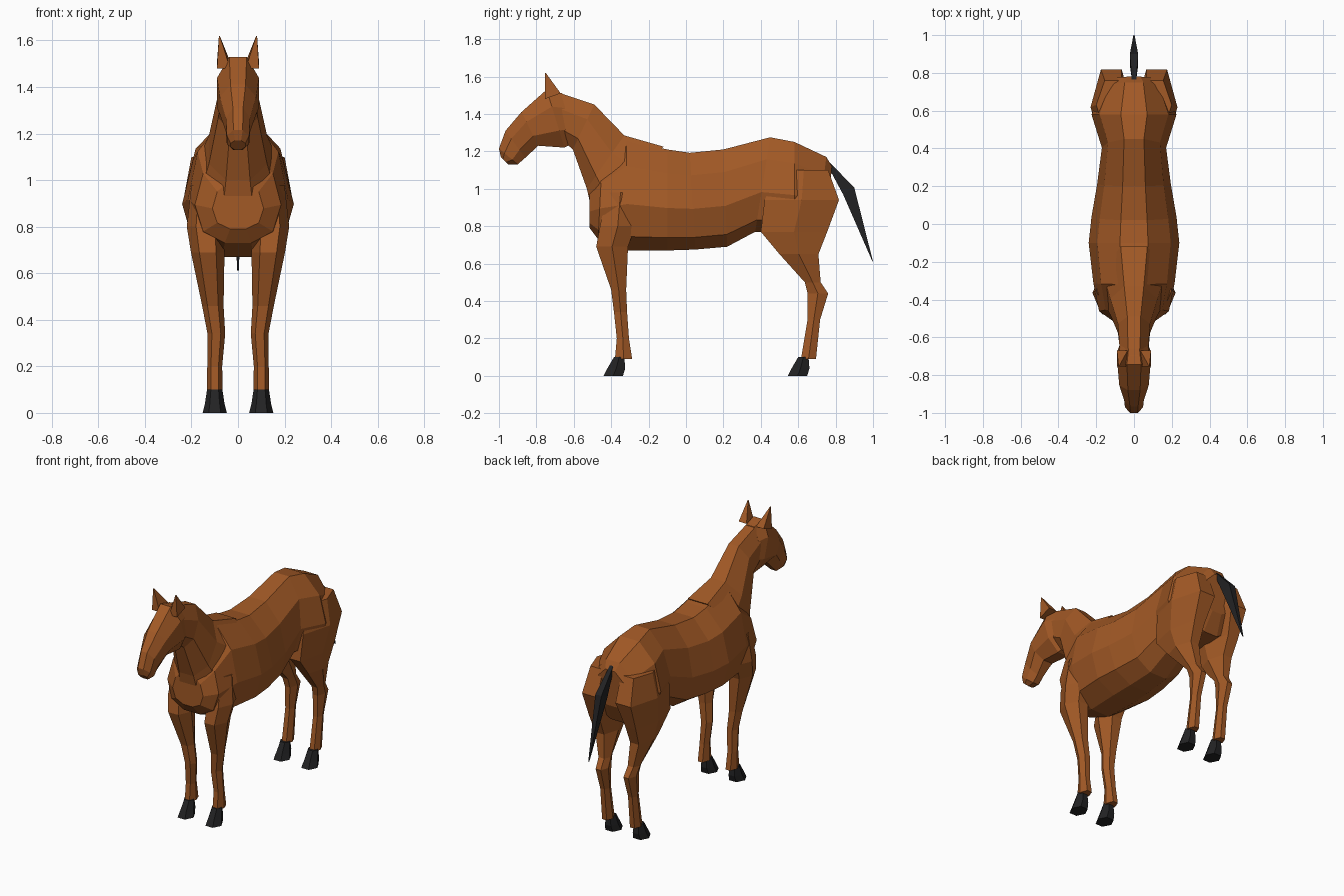
import bpy, bmesh, math


def material(name, rgb):
    m = bpy.data.materials.new(name)
    m.diffuse_color = (*rgb, 1)
    return m


BROWN = material("chestnut_brown", (0.36, 0.10, 0.019))
BLACK = material("hoof_black", (0.016, 0.016, 0.017))


def loft(name, rings, mat, n=8, bias=1.0, side=1):
    """Skin rings given as (y, z of top/front), (y, z of bottom/back), x centre, half width."""
    bm = bmesh.new()
    angles = [(i + 0.5) * 2 * math.pi / n for i in range(n)]
    cmax = max(math.cos(a) for a in angles)
    smax = max(math.sin(a) for a in angles)
    loops = []
    for (ay, az), (by, bz), xc, w in rings:
        loop = []
        for a in angles:
            t = min(1, max(0, (math.cos(a) / cmax + 1) / 2)) ** bias
            x = xc + w * math.sin(a) / smax
            loop.append(bm.verts.new((side * x, by + (ay - by) * t, bz + (az - bz) * t)))
        loops.append(loop)
    for p, q in zip(loops, loops[1:]):
        for i in range(n):
            j = (i + 1) % n
            bm.faces.new((p[i], p[j], q[j], q[i]))
    bm.faces.new(loops[0])
    bm.faces.new(loops[-1])
    bmesh.ops.recalc_face_normals(bm, faces=bm.faces[:])
    me = bpy.data.meshes.new(name)
    bm.to_mesh(me)
    bm.free()
    me.materials.append(mat)
    ob = bpy.data.objects.new(name, me)
    bpy.context.collection.objects.link(ob)
    return ob


def level(z, front, back, xc, w):
    """Horizontal leg ring."""
    return (front, z), (back, z), xc, w


# Barrel, chest and rump
loft("body", [
    ((-0.515, 1.00), (-0.515, 0.79), 0, 0.11),
    ((-0.45, 1.12), (-0.47, 0.73), 0, 0.185),
    ((-0.32, 1.26), (-0.31, 0.67), 0, 0.215),
    ((-0.10, 1.21), (-0.10, 0.67), 0, 0.24),
    ((0.02, 1.192), (0.05, 0.675), 0, 0.225),
    ((0.20, 1.21), (0.22, 0.69), 0, 0.195),
    ((0.45, 1.275), (0.37, 0.77), 0, 0.17),
    ((0.58, 1.25), (0.58, 0.76), 0, 0.225),
    ((0.75, 1.17), (0.70, 0.76), 0, 0.16),
    ((0.78, 1.12), (0.76, 0.88), 0, 0.11),
], BROWN, 10, 1.25)

# Neck
loft("neck", [
    ((-0.70, 1.52), (-0.65, 1.25), 0, 0.075),
    ((-0.49, 1.45), (-0.605, 1.21), 0, 0.085),
    ((-0.33, 1.285), (-0.53, 1.00), 0, 0.125),
    ((-0.12, 1.225), (-0.49, 0.82), 0, 0.17),
], BROWN, 8, 1.15)

# Head, tapering from poll to muzzle
loft("head", [
    ((-0.66, 1.51), (-0.61, 1.24), 0, 0.07),
    ((-0.745, 1.53), (-0.65, 1.22), 0, 0.09),
    ((-0.88, 1.41), (-0.79, 1.23), 0, 0.078),
    ((-0.965, 1.31), (-0.86, 1.165), 0, 0.052),
    ((-1.00, 1.215), (-0.90, 1.13), 0, 0.048),
    ((-0.99, 1.17), (-0.95, 1.13), 0, 0.032),
], BROWN, 8)

# Tail
loft("tail", [
    ((0.765, 1.145), (0.77, 1.10), 0, 0.012),
    ((0.90, 1.005), (0.84, 0.97), 0, 0.022),
    ((1.00, 0.61), (0.995, 0.615), 0, 0.003),
], BLACK, 4)

for label, s in (("left", 1), ("right", -1)):
    # Ears
    loft("ear_" + label, [
        ((-0.755, 1.48), (-0.67, 1.51), 0.062, 0.028),
        ((-0.755, 1.62), (-0.75, 1.62), 0.08, 0.002),
    ], BROWN, 4, 1, s)
    # Front leg from shoulder to fetlock
    loft("front_leg_" + label, [
        level(0.98, -0.42, -0.28, 0.14, 0.06),
        level(0.80, -0.46, -0.27, 0.14, 0.08),
        level(0.69, -0.48, -0.31, 0.13, 0.072),
        level(0.46, -0.40, -0.32, 0.108, 0.046),
        level(0.34, -0.385, -0.315, 0.093, 0.038),
        level(0.20, -0.37, -0.305, 0.10, 0.032),
        level(0.09, -0.38, -0.288, 0.10, 0.034),
    ], BROWN, 6, 1, s)
    # Hind leg from haunch through hock to fetlock
    loft("hind_leg_" + label, [
        level(1.10, 0.50, 0.76, 0.11, 0.09),
        level(0.94, 0.42, 0.818, 0.12, 0.11),
        level(0.77, 0.40, 0.755, 0.13, 0.075),
        level(0.65, 0.50, 0.708, 0.125, 0.062),
        level(0.50, 0.635, 0.72, 0.105, 0.04),
        level(0.44, 0.65, 0.76, 0.10, 0.036),
        level(0.30, 0.65, 0.717, 0.10, 0.03),
        level(0.09, 0.615, 0.695, 0.10, 0.033),
    ], BROWN, 6, 1, s)
    # Hooves
    for pos, y in (("front", 0.0), ("hind", 0.985)):
        loft(f"{pos}_hoof_{label}", [
            level(0.10, y - 0.385, y - 0.33, 0.10, 0.033),
            level(0.04, y - 0.42, y - 0.325, 0.10, 0.042),
            level(0.0, y - 0.44, y - 0.337, 0.10, 0.052),
        ], BLACK, 6, 1, s)
